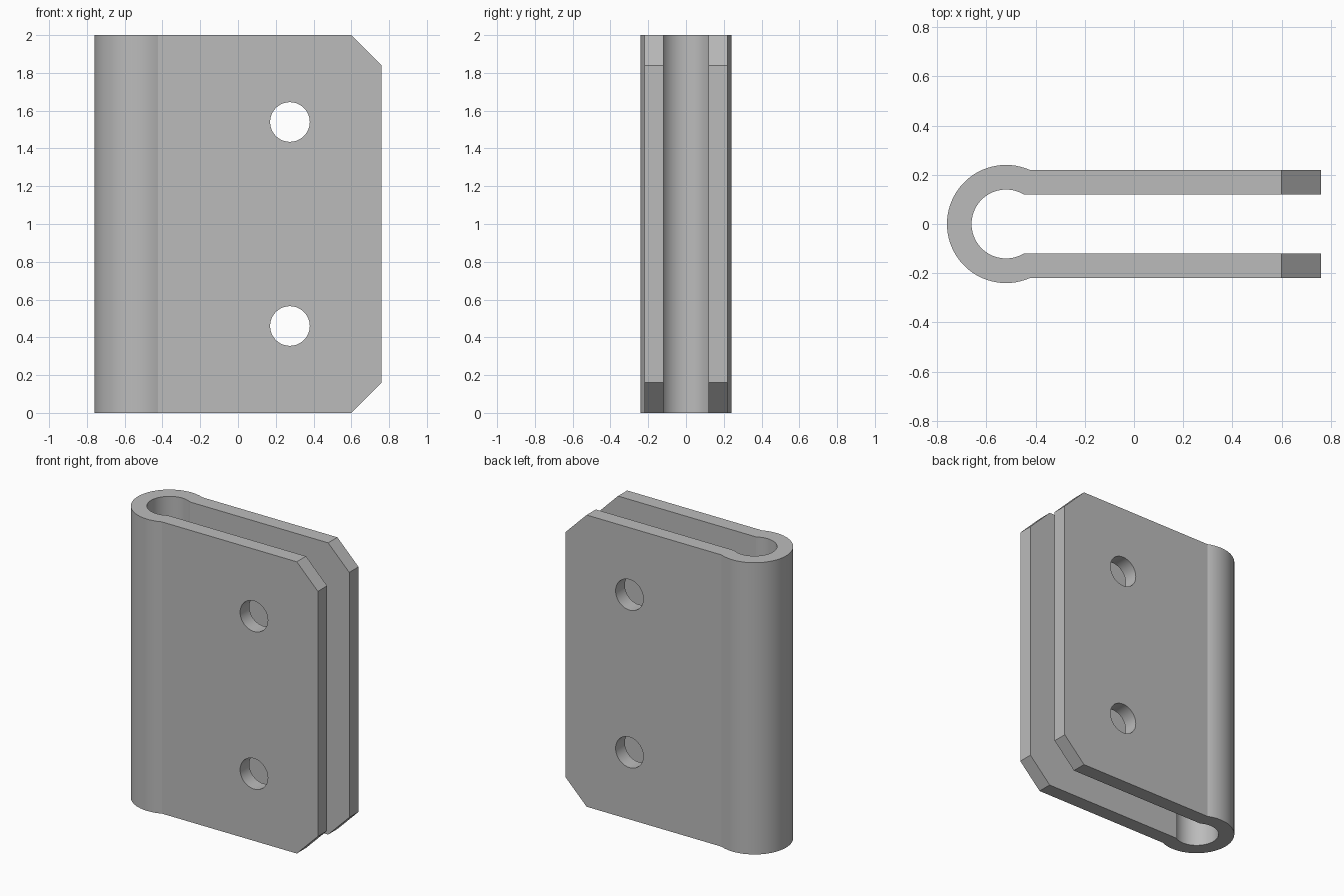
import bpy
import bmesh
from math import acos, asin, cos, pi, radians, sin
from mathutils import Matrix, Vector

if "Cube" in bpy.data.objects:
    bpy.data.objects.remove(bpy.data.objects["Cube"], do_unlink=True)

HEIGHT = 2.0
END_X = 0.76
LOOP_X = -0.52
OUTER_R, INNER_R = 0.24, 0.14
LEG_OUT, LEG_IN = 0.22, 0.12
CHAMFER = 0.16
HOLE_X, HOLE_R = 0.275, 0.105

steel = bpy.data.materials.new("steel_grey")
steel.use_nodes = True
colour = (0.5, 0.5, 0.5, 1)
steel.diffuse_color = colour
steel.node_tree.nodes["Principled BSDF"].inputs["Base Color"].default_value = colour


def arc(radius, leg_y, steps):
    """Round loop between the two legs, from the back leg to the front one."""
    start = asin(leg_y / radius)
    sweep = 2 * (pi - start)
    angles = [start + sweep * i / steps for i in range(steps + 1)]
    return [(LOOP_X + radius * cos(a), radius * sin(a)) for a in angles]


def make_object(name, bm):
    bmesh.ops.recalc_face_normals(bm, faces=bm.faces)
    mesh = bpy.data.meshes.new(name)
    bm.to_mesh(mesh)
    bm.free()
    mesh.materials.append(steel)
    obj = bpy.data.objects.new(name, mesh)
    bpy.context.collection.objects.link(obj)
    return obj


# Folded strip: closed cross-section extruded upwards
outline = [(END_X, LEG_OUT)] + arc(OUTER_R, LEG_OUT, 48) + [(END_X, -LEG_OUT)]
outline += [(END_X, -LEG_IN)] + arc(INNER_R, LEG_IN, 48)[::-1] + [(END_X, LEG_IN)]
bm = bmesh.new()
base = bm.faces.new([bm.verts.new((x, y, 0)) for x, y in outline])
top = bmesh.ops.extrude_face_region(bm, geom=[base], use_keep_orig=True)["geom"]
bmesh.ops.translate(bm, vec=(0, 0, HEIGHT),
                    verts=[v for v in top if isinstance(v, bmesh.types.BMVert)])

# Chamfered corners at the free ends of both legs
for z, side in ((0, -1), (HEIGHT, 1)):
    cut = bmesh.ops.bisect_plane(
        bm, geom=bm.verts[:] + bm.edges[:] + bm.faces[:],
        plane_co=Vector((END_X - CHAMFER, 0, z)),
        plane_no=Vector((1, 0, side)).normalized(), clear_outer=True)
    rim = [e for e in bm.edges if e.is_boundary]
    bmesh.ops.holes_fill(bm, edges=rim, sides=0)
clip = make_object("folded_clip", bm)

# Round bolt holes through both legs
bm = bmesh.new()
for z in (0.46, 1.54):
    bmesh.ops.create_cone(
        bm, cap_ends=True, segments=48, radius1=HOLE_R, radius2=HOLE_R, depth=1,
        matrix=Matrix.Translation((HOLE_X, 0, z)) @ Matrix.Rotation(pi / 2, 4, "X"))
cutter = make_object("hole_cutter", bm)
cutter.hide_render = True

bpy.ops.object.select_all(action="DESELECT")
clip.select_set(True)
bpy.context.view_layer.objects.active = clip
holes = clip.modifiers.new("bolt_holes", "BOOLEAN")
holes.operation = "DIFFERENCE"
holes.solver = "EXACT"
holes.object = cutter
bpy.ops.object.modifier_apply(modifier=holes.name)
bpy.data.objects.remove(cutter, do_unlink=True)

# Smooth curves with crisp folds and rims
bpy.ops.object.shade_smooth_by_angle(angle=radians(20))
